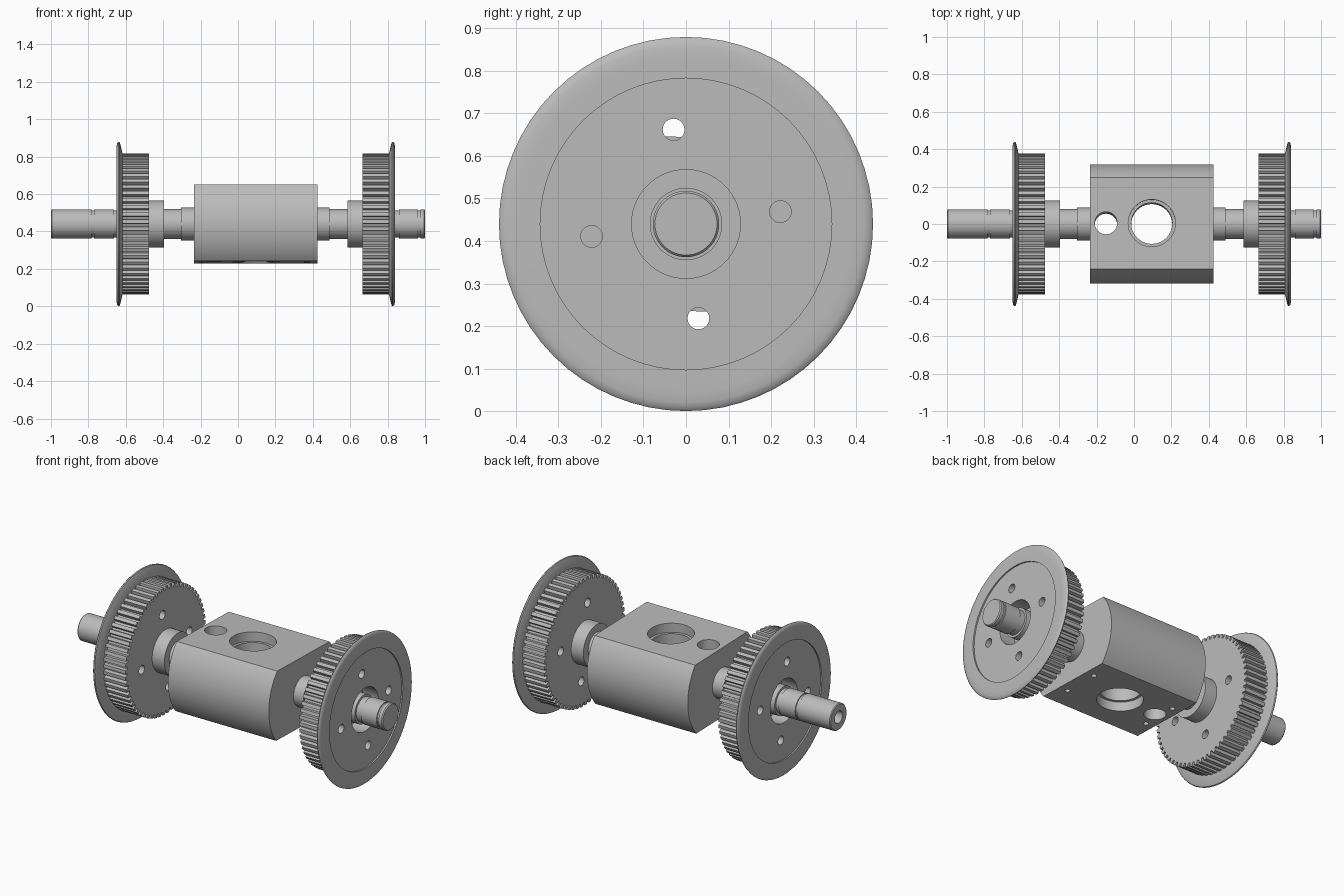
import bpy, bmesh
from math import sin, cos, pi, radians, tau
from mathutils import Matrix, Vector

cube = bpy.data.objects.get("Cube")
if cube:
    bpy.data.objects.remove(cube, do_unlink=True)

AXIS_Z = 0.44   # height of the axle
MID_X = 0.095   # plane halfway between the wheels

steel = bpy.data.materials.new("grey steel")
steel.use_nodes = True
steel.diffuse_color = (0.5, 0.5, 0.5, 1)
steel.node_tree.nodes["Principled BSDF"].inputs["Base Color"].default_value = (0.5, 0.5, 0.5, 1)


def finish(name, bm):
    """Turn a bmesh into an object on the axle line."""
    bmesh.ops.remove_doubles(bm, verts=bm.verts, dist=1e-5)
    bmesh.ops.recalc_face_normals(bm, faces=bm.faces)
    mesh = bpy.data.meshes.new(name)
    bm.to_mesh(mesh)
    bm.free()
    mesh.materials.append(steel)
    ob = bpy.data.objects.new(name, mesh)
    ob.location.z = AXIS_Z
    bpy.context.collection.objects.link(ob)
    return ob


def lathe(name, profile, steps=64, closed=False):
    """Spin (x, radius) points about the x axis."""
    bm = bmesh.new()
    vs = [bm.verts.new((x, 0, r)) for x, r in profile]
    pairs = list(zip(vs, vs[1:])) + ([(vs[-1], vs[0])] if closed else [])
    es = [bm.edges.new(p) for p in pairs]
    bmesh.ops.spin(bm, geom=vs + es, cent=(0, 0, 0), axis=(1, 0, 0),
                   angle=tau, steps=steps, use_merge=False)
    return finish(name, bm)


def cut(ob, drills):
    """Drill cylinders (centre, radius, length, axis) out of an object."""
    for centre, radius, length, axis in drills:
        bm = bmesh.new()
        turn = Matrix.Rotation(pi / 2, 4, 'Y') if axis == 'X' else Matrix()
        bmesh.ops.create_cone(bm, cap_ends=True, segments=40, radius1=radius, radius2=radius,
                              depth=length, matrix=Matrix.Translation(centre) @ turn)
        tool = finish("drill", bm)
        tool.hide_render = True
        mod = ob.modifiers.new("drill", 'BOOLEAN')
        mod.operation, mod.solver, mod.object = 'DIFFERENCE', 'EXACT', tool
        bpy.context.view_layer.objects.active = ob
        bpy.ops.object.modifier_apply(modifier=mod.name)
        bpy.data.objects.remove(tool, do_unlink=True)


def mirrored(ob, name):
    """Copy a part to the other side of the middle plane."""
    mesh = ob.data.copy()
    mesh.transform(Matrix.Translation((2 * MID_X, 0, 0)) @ Matrix.Scale(-1, 4, (1, 0, 0)))
    mesh.flip_normals()
    twin = bpy.data.objects.new(name, mesh)
    twin.location = ob.location
    bpy.context.collection.objects.link(twin)
    return twin


# Central block: a round bar with two flats, tilted slightly
R = 0.319
flat = radians(39.9)
arc = [-flat + 2 * flat * i / 24 for i in range(25)]
outline = [(R * cos(a), R * sin(a)) for a in arc]
outline += [(-y, -z) for y, z in outline]
bm = bmesh.new()
face = bm.faces.new([bm.verts.new((-0.235, y, z)) for y, z in outline])
out = bmesh.ops.extrude_face_region(bm, geom=[face])
bmesh.ops.translate(bm, vec=(0.66, 0, 0),
                    verts=[v for v in out["geom"] if isinstance(v, bmesh.types.BMVert)])
block = finish("centre_block", bm)
drills = [((MID_X, 0, 0), 0.11, 1, 'Z'), ((-0.15, 0, 0), 0.06, 1, 'Z')]
drills += [((MID_X, 0, s * 0.25), 0.126, 0.2, 'Z') for s in (-1, 1)]
drills += [((MID_X + sx * 0.275, sy * 0.11, -0.2), 0.015, 0.12, 'Z')
           for sx in (-1, 1) for sy in (-1, 1)]
cut(block, drills)
block.data.transform(Matrix.Rotation(radians(-1.4), 4, 'X'))

# Wheel: hub, web, recessed outer face and rounded flange
wheel = lathe("left_wheel", [
    (0.585, 0.079), (0.585, 0.125), (0.665, 0.125), (0.665, 0.31), (0.808, 0.31),
    (0.808, 0.38), (0.82, 0.43), (0.823, 0.437), (0.829, 0.44), (0.835, 0.434),
    (0.839, 0.42), (0.84, 0.395), (0.84, 0.343), (0.832, 0.343), (0.832, 0.128),
    (0.73, 0.128), (0.73, 0.079)], closed=True)
holes = [radians(7.5) + k * pi / 2 for k in range(4)]
cut(wheel, [((0.75, 0.224 * cos(a), 0.224 * sin(a)), 0.0255, 0.4, 'X') for a in holes])

# Toothed ring around the wheel
TEETH = 60
tooth = [(0.0, 0.356), (0.3, 0.356), (0.4, 0.377), (0.9, 0.377)]
bm = bmesh.new()
rings = []
for x, inner in ((0.665, False), (0.665, True), (0.81, True), (0.81, False)):
    ring = []
    for k in range(TEETH):
        for step, radius in tooth:
            a, r = tau * (k + step) / TEETH, 0.309 if inner else radius
            ring.append(bm.verts.new((x, r * cos(a), r * sin(a))))
    rings.append(ring)
n = len(rings[0])
for a, b in zip(rings, rings[1:] + rings[:1]):
    for i in range(n):
        j = (i + 1) % n
        bm.faces.new((a[i], a[j], b[j], b[i]))
teeth = finish("left_toothed_ring", bm)

mirrored(wheel, "right_wheel")
mirrored(teeth, "right_toothed_ring")

# Short axle with collar, bearing seat and clip groove
lathe("left_axle", [
    (0.41, 0), (0.41, 0.088), (0.49, 0.088), (0.49, 0.08), (0.74, 0.08), (0.74, 0.085),
    (0.825, 0.085), (0.825, 0.072), (0.862, 0.072), (0.862, 0.078), (0.962, 0.078),
    (0.962, 0.071), (0.975, 0.071), (0.975, 0.078), (0.994, 0.078), (1.0, 0.073), (1.0, 0)])

# Long axle with grooves and a bored end
lathe("right_axle", [
    (-0.22, 0), (-0.22, 0.088), (-0.305, 0.088), (-0.305, 0.08), (-0.55, 0.08),
    (-0.55, 0.085), (-0.64, 0.085), (-0.64, 0.072), (-0.662, 0.072), (-0.662, 0.078),
    (-0.77, 0.078), (-0.77, 0.072), (-0.783, 0.072), (-0.783, 0.078), (-0.995, 0.078),
    (-1.0, 0.074), (-1.0, 0.036), (-0.88, 0.036), (-0.88, 0)])

# Smooth the round surfaces and keep the machined edges crisp
for ob in bpy.context.collection.objects:
    if ob.type == 'MESH' and steel.name in ob.data.materials:
        bpy.ops.object.select_all(action='DESELECT')
        ob.select_set(True)
        bpy.context.view_layer.objects.active = ob
        bpy.ops.object.shade_smooth_by_angle(angle=radians(30))
